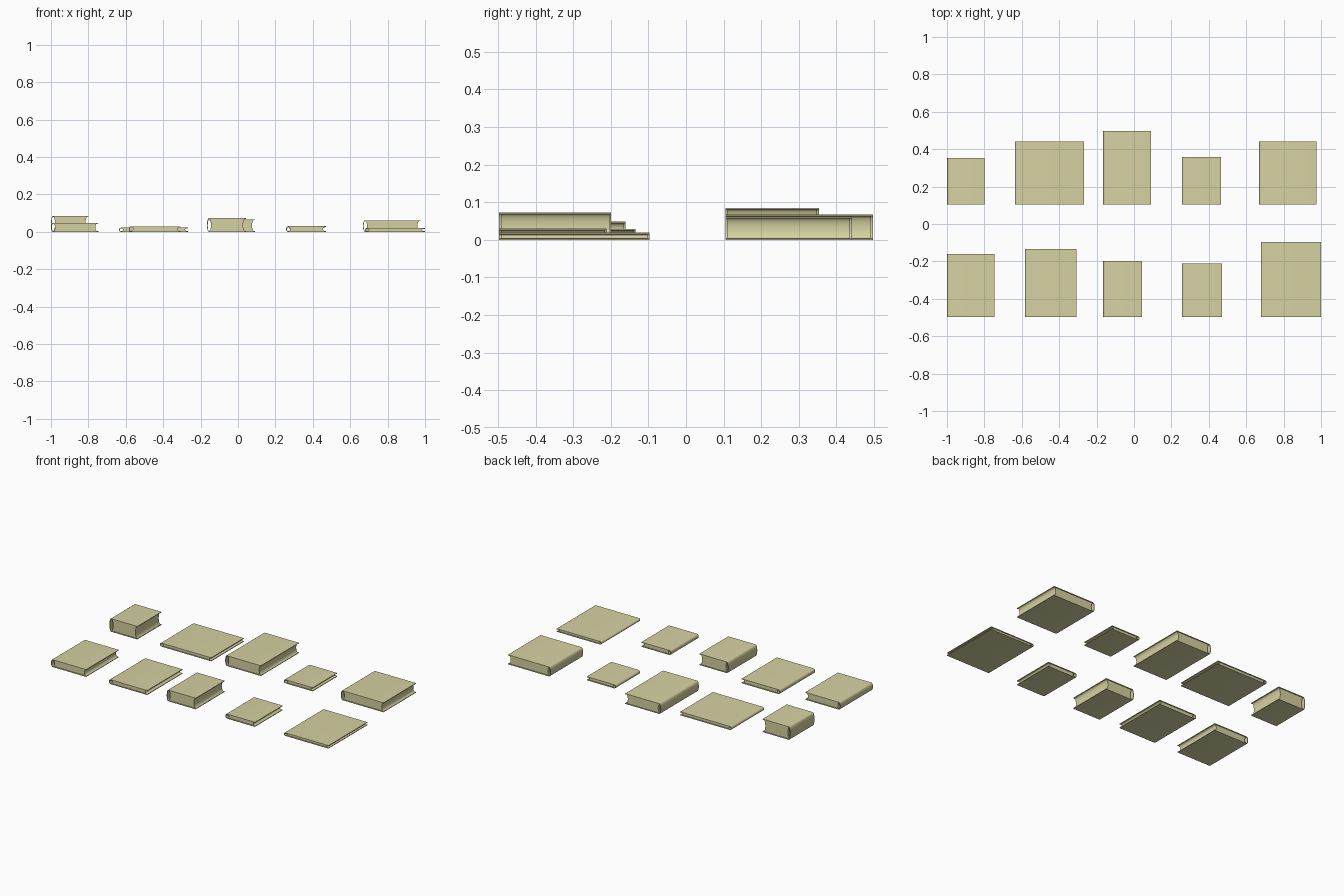
import bpy, bmesh, math

if "Cube" in bpy.data.objects:
    bpy.data.objects.remove(bpy.data.objects["Cube"])

T = 0.004        # cover board thickness
BULGE = 0.011    # how far the spine bows outward
INSET = 0.005    # page block set back from cover edges
ARC = 10

mat = bpy.data.materials.new("olive")
mat.diffuse_color = (0.67, 0.64, 0.36, 1)
mat.use_nodes = True
mat.node_tree.nodes["Principled BSDF"].inputs["Base Color"].default_value = mat.diffuse_color


def arc(x, z0, z1, bow):
    """Points from (x, z0) to (x, z1), bowed sideways by bow."""
    return [(x + bow * math.sin(math.pi * i / ARC),
             z0 + (z1 - z0) * (1 - math.cos(math.pi * i / ARC)) / 2)
            for i in range(ARC + 1)]


def extrude_profile(name, pts, y0, y1):
    bm = bmesh.new()
    face = bm.faces.new([bm.verts.new((x, y0, z)) for x, z in pts])
    out = bmesh.ops.extrude_face_region(bm, geom=[face])
    verts = [g for g in out["geom"] if isinstance(g, bmesh.types.BMVert)]
    bmesh.ops.translate(bm, verts=verts, vec=(0, y1 - y0, 0))
    bmesh.ops.recalc_face_normals(bm, faces=bm.faces[:])
    mesh = bpy.data.meshes.new(name)
    bm.to_mesh(mesh)
    bm.free()
    ob = bpy.data.objects.new(name, mesh)
    bpy.context.collection.objects.link(ob)
    mesh.materials.append(mat)
    bpy.ops.object.select_all(action='DESELECT')
    ob.select_set(True)
    bpy.context.view_layer.objects.active = ob
    bpy.ops.object.shade_smooth_by_angle(angle=math.radians(35))


def book(n, x0, x1, y0, y1, h):
    s = x0 + BULGE
    # wrap-around cover with bowed hollow spine
    cover = [(x1, 0)] + arc(s, 0, h, -BULGE) + [(x1, h), (x1, h - T)]
    cover += arc(s, h - T, T, -BULGE + T) + [(x1, T)]
    extrude_profile(f"book_{n}_cover", cover, y0, y1)
    # page block, hollowed at the spine and at the fore edge
    pages = arc(s, T, h - T, 0.011) + arc(x1 - INSET, h - T, T, -0.011)
    extrude_profile(f"book_{n}_pages", pages, y0 + INSET, y1 - INSET)


# x0, x1, y0, y1, height
BOOKS = [
    (-1.0, -0.80, 0.105, 0.354, 0.085),
    (-0.636, -0.267, 0.105, 0.441, 0.023),
    (-0.166, 0.091, 0.105, 0.497, 0.067),
    (0.257, 0.465, 0.105, 0.357, 0.024),
    (0.668, 0.975, 0.105, 0.441, 0.062),
    (-1.0, -0.747, -0.497, -0.161, 0.048),
    (-0.583, -0.307, -0.497, -0.134, 0.029),
    (-0.166, 0.043, -0.497, -0.199, 0.073),
    (0.257, 0.470, -0.497, -0.212, 0.030),
    (0.678, 1.0, -0.497, -0.097, 0.020),
]
for n, b in enumerate(BOOKS, 1):
    book(n, *b)
